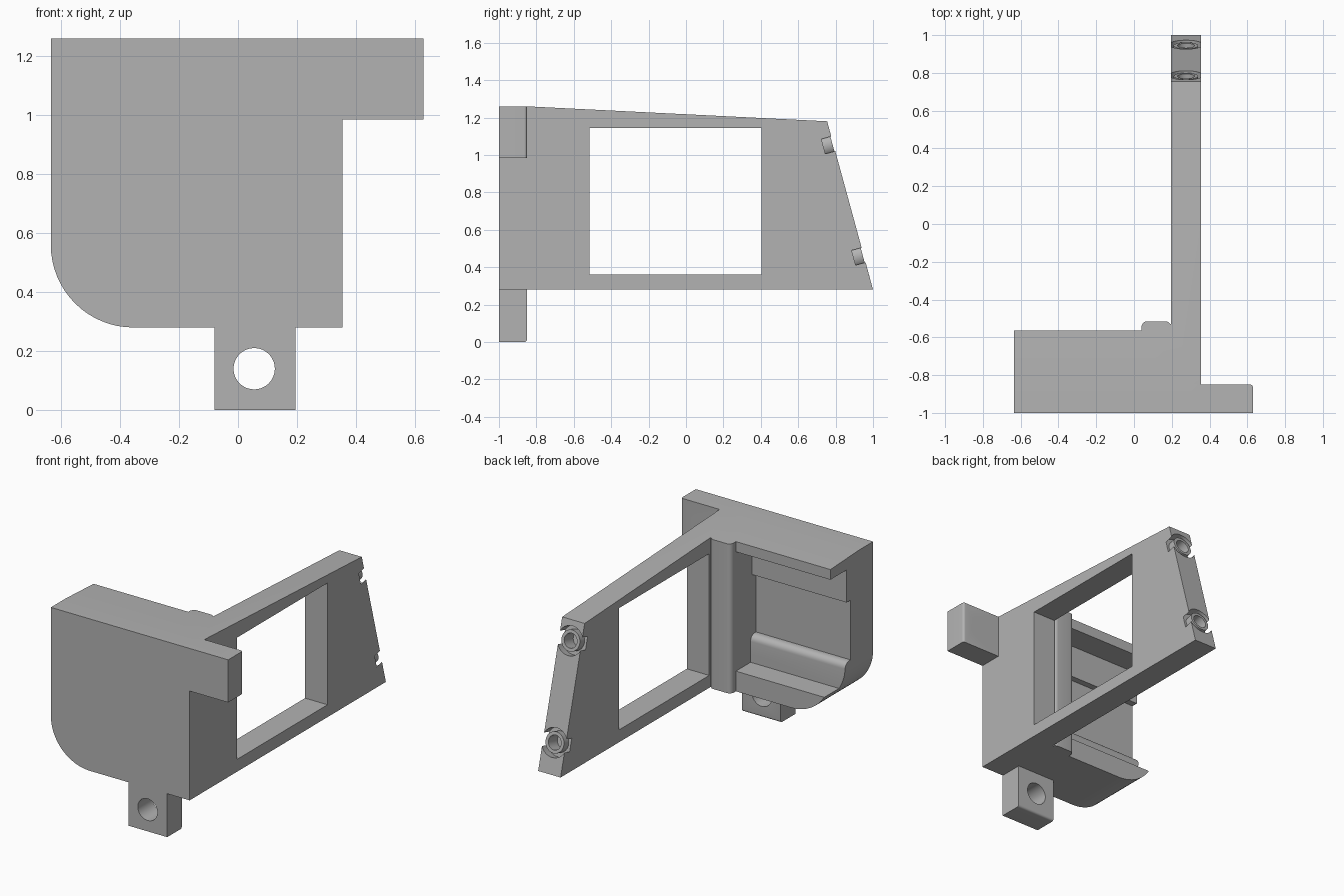
import bpy, bmesh, math
from mathutils import Vector

cube = bpy.data.objects.get("Cube")
if cube:
    bpy.data.objects.remove(cube, do_unlink=True)

gray = bpy.data.materials.new("plain_gray")
gray.use_nodes = True
color = (0.45, 0.45, 0.45, 1)
gray.diffuse_color = color
gray.node_tree.nodes["Principled BSDF"].inputs["Base Color"].default_value = color


def add_object(name, bm):
    bmesh.ops.recalc_face_normals(bm, faces=bm.faces)
    mesh = bpy.data.meshes.new(name)
    bm.to_mesh(mesh)
    bm.free()
    mesh.materials.append(gray)
    obj = bpy.data.objects.new(name, mesh)
    bpy.context.collection.objects.link(obj)
    return obj


def prism(name, points, axis, lo, hi):
    """Extrude a flat outline along x, y or z."""
    place = {"x": lambda a, b, t: (t, a, b),
             "y": lambda a, b, t: (a, t, b),
             "z": lambda a, b, t: (a, b, t)}[axis]
    bm = bmesh.new()
    face = bm.faces.new([bm.verts.new(place(a, b, lo)) for a, b in points])
    out = bmesh.ops.extrude_face_region(bm, geom=[face])
    shift = Vector(place(0, 0, hi - lo))
    for v in out["geom"]:
        if isinstance(v, bmesh.types.BMVert):
            v.co += shift
    return add_object(name, bm)


def rect(a0, a1, b0, b1):
    return [(a0, b0), (a1, b0), (a1, b1), (a0, b1)]


def arc(ca, cb, r, start, end, steps=6):
    return [(ca + r * math.cos(math.radians(start + (end - start) * i / steps)),
             cb + r * math.sin(math.radians(start + (end - start) * i / steps)))
            for i in range(steps + 1)]


def rod(name, start, end, radius):
    """Cylinder between two points."""
    start, end = Vector(start), Vector(end)
    bm = bmesh.new()
    bmesh.ops.create_cone(bm, cap_ends=True, segments=48, radius1=radius,
                          radius2=radius, depth=(end - start).length)
    turn = (end - start).to_track_quat("Z", "Y")
    for v in bm.verts:
        v.co = turn @ v.co + (start + end) / 2
    return add_object(name, bm)


def combine(target, operation, other):
    mod = target.modifiers.new(operation, "BOOLEAN")
    mod.operation, mod.solver, mod.object = operation, "EXACT", other
    graph = bpy.context.evaluated_depsgraph_get()
    graph.update()
    mesh = bpy.data.meshes.new_from_object(target.evaluated_get(graph))
    target.modifiers.clear()
    target.data = mesh
    bpy.data.objects.remove(other, do_unlink=True)


def add(other):
    combine(bracket, "UNION", other)


def cut(other):
    combine(bracket, "DIFFERENCE", other)


# Front housing with one rounded lower corner
outline = arc(-0.355, 0.56, 0.28, 180, 270, 16) + [(0.3, 0.28), (0.3, 1.26), (-0.635, 1.26)]
bracket = prism("mounting_bracket", outline, "y", -1, -0.565)

# Cavity open to the back and the side, with a stepped back wall
cut(prism("cavity", [(-0.4, 0.41), (-0.715, 0.41)] + arc(-0.755, 0.545, 0.04, 0, 90)
          + [(-0.77, 0.585), (-0.77, 0.97), (-0.73, 0.97), (-0.73, 1.18), (-0.4, 1.18)],
          "x", -0.8, 0.04))

# Long side arm
add(prism("side_arm", [(-1, 0.28), (1, 0.28), (0.733, 1.26), (-1, 1.26)], "x", 0.195, 0.355))

# Thickened rib between housing and arm
add(prism("rib", [(0.04, -0.7)] + arc(0.07, -0.545, 0.03, 180, 90)
          + arc(0.165, -0.545, 0.03, 90, 30) + [(0.21, -0.53), (0.21, -0.7)], "z", 0.28, 1.26))

# Arm window and sloping top
cut(prism("window", rect(-0.515, 0.405, 0.36, 1.145), "x", 0.195 - 0.01, 0.5))
cut(prism("top_slope", [(-0.85, 1.26), (1.1, 1.163), (1.1, 1.4), (-0.85, 1.4)], "x", -1, 1))

# Two screw tabs, with softened rear edges
add(prism("lower_tab", [(-1, 0.32), (-1, 0)] + arc(-0.865, 0.015, 0.015, 270, 360)
          + [(-0.85, 0.32)], "x", -0.08, 0.195))
add(prism("upper_tab", [(0.3, -1), (0.63, -1)] + arc(0.615, -0.865, 0.015, 0, 90)
          + [(0.3, -0.85)], "z", 0.985, 1.26))
for x, z in ((0.493, 1.125), (0.055, 0.14)):
    cut(rod("tab_hole", (x, -1.1, z), (x, -0.8, z), 0.07))

# Counterbored holes through the arm into the cavity
for z in (1.1, 0.455):
    cut(rod("arm_hole", (0, -0.66, z), (0.5, -0.66, z), 0.055))
    cut(rod("counterbore", (0.2, -0.66, z), (0.5, -0.66, z), 0.08))

# Ringed sockets in the slanted arm end
normal = Vector((0, 0.9, 0.245)).normalized()
for z in (1.06, 0.465):
    rim = Vector((0.275, 1 - (z - 0.28) * 0.245 / 0.9, z))
    cut(rod("socket", rim - normal * 0.055, rim + normal * 0.1, 0.09))
    add(rod("socket_ring", rim - normal * 0.08, rim - normal * 0.005, 0.065))
    cut(rod("socket_hole", rim - normal * 0.1, rim + normal * 0.1, 0.045))

# Smooth the curved walls only
bpy.ops.object.select_all(action="DESELECT")
bracket.select_set(True)
bpy.context.view_layer.objects.active = bracket
bpy.ops.object.shade_smooth_by_angle(angle=math.radians(30))
